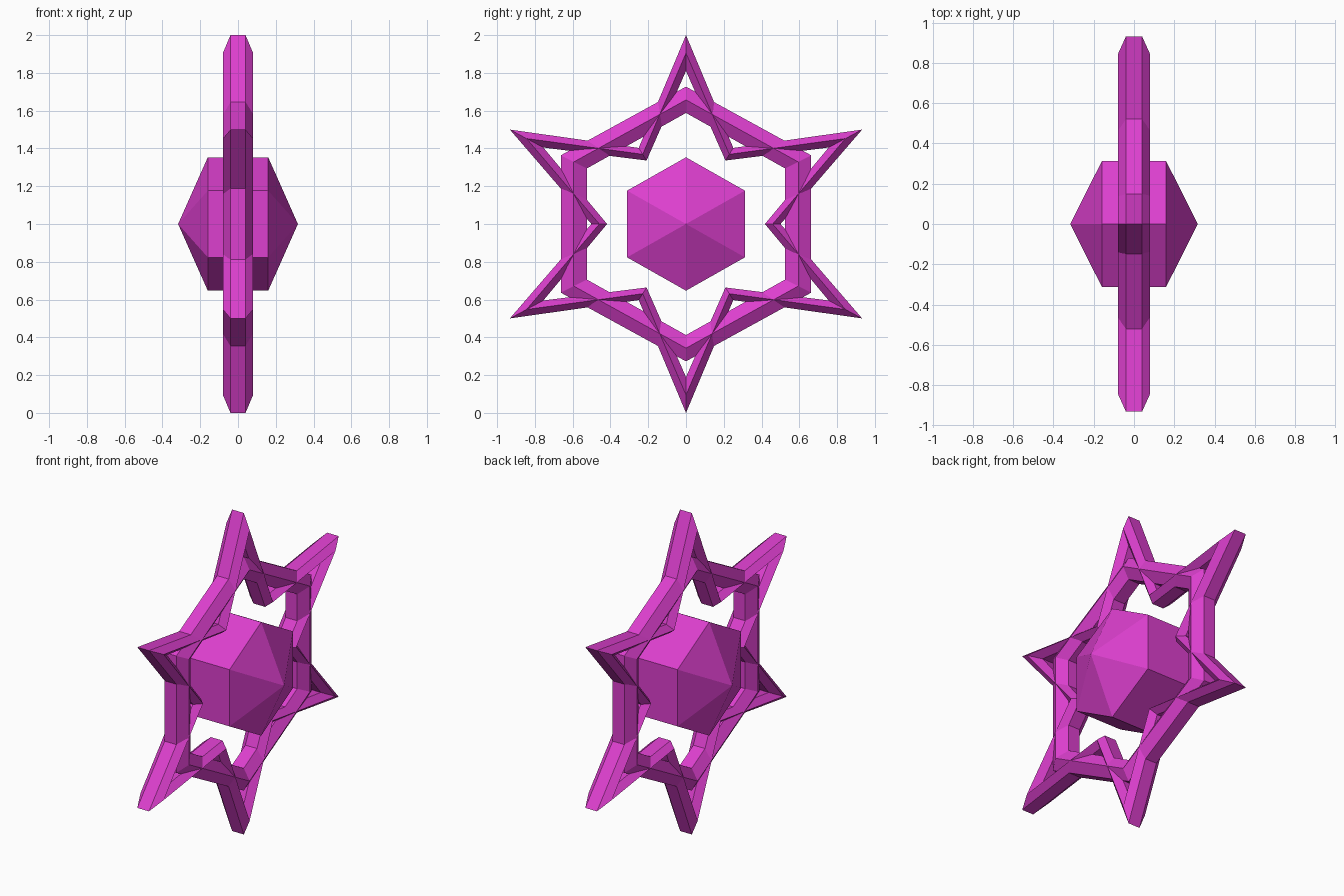
import bpy, bmesh, math

if "Cube" in bpy.data.objects:
    bpy.data.objects.remove(bpy.data.objects["Cube"])

magenta = bpy.data.materials.new("magenta")
magenta.diffuse_color = (0.72, 0.05, 0.62, 1)
magenta.use_nodes = True
magenta.node_tree.nodes["Principled BSDF"].inputs["Base Color"].default_value = magenta.diffuse_color


def finish(name, bm):
    bmesh.ops.recalc_face_normals(bm, faces=bm.faces)
    mesh = bpy.data.meshes.new(name)
    bm.to_mesh(mesh)
    bm.free()
    mesh.materials.append(magenta)
    obj = bpy.data.objects.new(name, mesh)
    bpy.context.collection.objects.link(obj)
    return obj


def point(x, angle, radius, y_stretch):
    a = math.radians(angle)
    return (x, radius * math.sin(a) * y_stretch, 1 + radius * math.cos(a))


def closed_tube(name, sections):
    """Closed tube with a six-sided section; each section is
    (angle, three (radius, y stretch) pairs: outer, middle, inner)."""
    bm = bmesh.new()
    rings = []
    for angle, (outer, mid, inner) in sections:
        corners = [(0.04, outer), (0.08, mid), (0.04, inner),
                   (-0.04, inner), (-0.08, mid), (-0.04, outer)]
        rings.append([bm.verts.new(point(x, angle, r, s)) for x, (r, s) in corners])
    for i, a in enumerate(rings):
        b = rings[(i + 1) % len(rings)]
        for j in range(6):
            k = (j + 1) % 6
            bm.faces.new((a[j], a[k], b[k], b[j]))
    return finish(name, bm)


# Six-pointed star frame: long tips alternate with inner corners
S = 1.077
tip = [(1.0, S), (0.905, S), (0.81, S)]
notch = [(0.465, S), (0.426, S), (0.388, S)]
closed_tube("star_frame", [(30 * i, notch if i % 2 else tip) for i in range(12)])

# Hexagonal ring woven through the star
corner = [(0.727, 1.053), (0.657, 1.045), (0.588, 1.031)]
closed_tube("hexagon_ring", [(60 * i, corner) for i in range(6)])

# Central gem: hexagonal prism with a pyramid on each end
bm = bmesh.new()
ends = [[bm.verts.new(point(x, 60 * i, 0.353, 1.02)) for i in range(6)]
        for x in (-0.16, 0.16)]
apexes = [bm.verts.new((x, 0, 1)) for x in (-0.317, 0.317)]
for i in range(6):
    k = (i + 1) % 6
    bm.faces.new((ends[0][i], ends[0][k], ends[1][k], ends[1][i]))
    for end, apex in zip(ends, apexes):
        bm.faces.new((end[i], end[k], apex))
finish("gem", bm)
